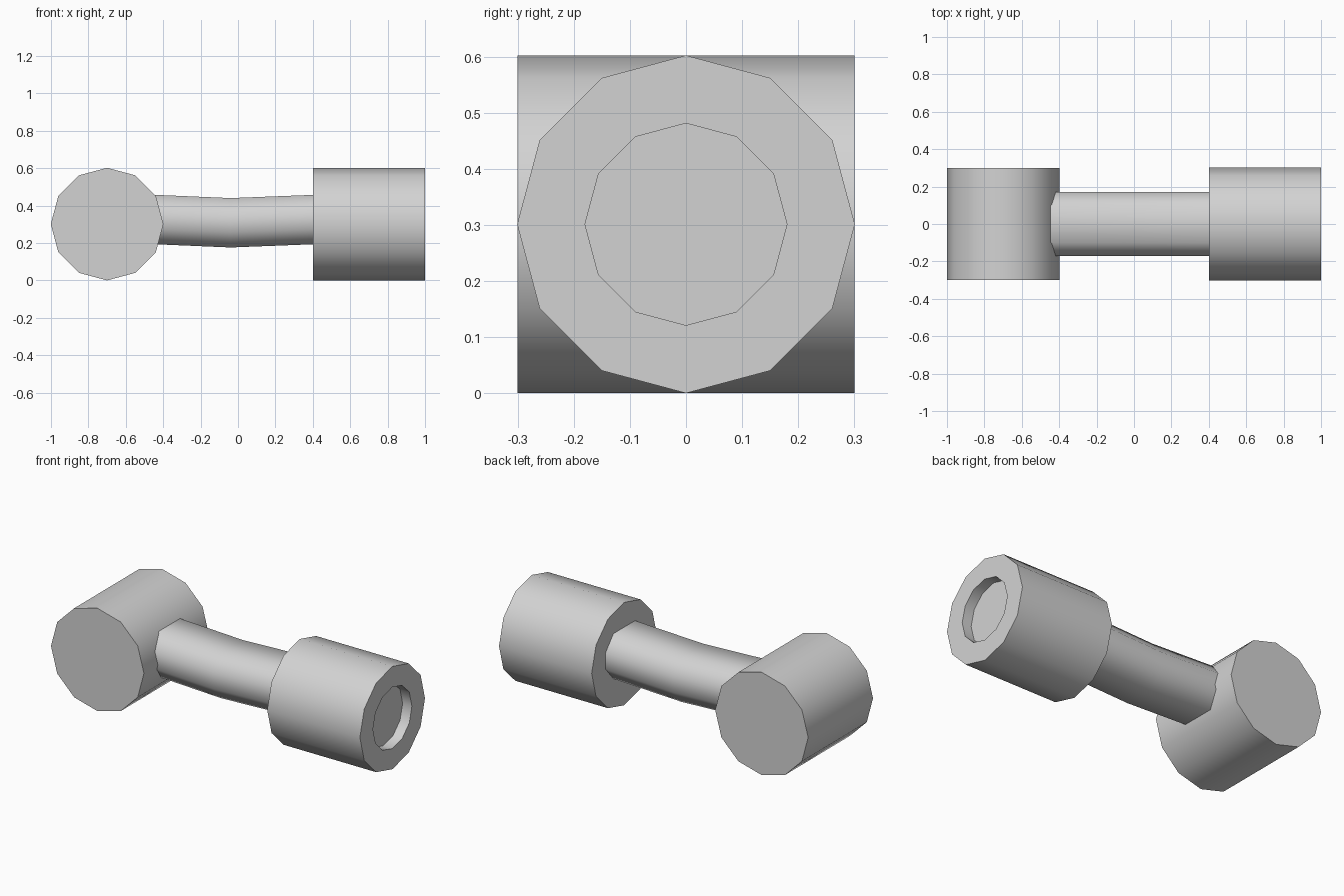
import bpy, bmesh, math
from mathutils import Vector

cube = bpy.data.objects.get("Cube")
if cube:
    bpy.data.objects.remove(cube, do_unlink=True)

R = 0.301       # outer radius of both knuckles
SIDES = 12

grey = bpy.data.materials.new("light_grey")
grey.use_nodes = True
grey.diffuse_color = (0.65, 0.65, 0.65, 1)
grey.node_tree.nodes["Principled BSDF"].inputs["Base Color"].default_value = (0.65, 0.65, 0.65, 1)


def circle(radius):
    """Cross-section with a corner pointing straight up."""
    steps = [math.tau * i / SIDES for i in range(SIDES)]
    return [(radius * math.cos(a), radius * math.sin(a)) for a in steps]


def loft(name, rings, sharp_angle):
    """Skin a list of rings and close both ends."""
    bm = bmesh.new()
    loops = [[bm.verts.new(p) for p in ring] for ring in rings]
    for a, b in zip(loops, loops[1:]):
        for i in range(len(a)):
            j = (i + 1) % len(a)
            bm.faces.new((a[i], a[j], b[j], b[i]))
    bm.faces.new(loops[0])
    bm.faces.new(loops[-1])
    bmesh.ops.recalc_face_normals(bm, faces=bm.faces)
    mesh = bpy.data.meshes.new(name)
    bm.to_mesh(mesh)
    bm.free()
    mesh.materials.append(grey)
    obj = bpy.data.objects.new(name, mesh)
    bpy.context.collection.objects.link(obj)
    bpy.ops.object.select_all(action='DESELECT')
    bpy.context.view_layer.objects.active = obj
    obj.select_set(True)
    bpy.ops.object.shade_smooth_by_angle(angle=math.radians(sharp_angle))
    return obj


# Crosswise barrel, axis front to back
loft("cross_barrel",
     [[Vector((u - 0.7, y, v + R)) for u, v in circle(R)] for y in (-0.3, 0.3)], 40)

# Socket, axis left to right, with a shallow round recess in its outer end
socket_profile = [(0.4, R), (1.0, R), (1.0, 0.18), (0.94, 0.18)]
loft("socket_barrel",
     [[Vector((x, u, v + R)) for u, v in circle(r)] for x, r in socket_profile], 40)

# Slightly sagging flattened connecting rod
corner = [(0.171, 0.05), (0.1, 0.132)]
quarter = corner + [(-u, v) for u, v in reversed(corner)]
section = quarter + [(-u, -v) for u, v in quarter]
rod_path = [(-0.6, 0.332), (-0.04, 0.308), (0.45, 0.327)]
loft("connecting_rod",
     [[Vector((x, u, v + z)) for u, v in section] for x, z in rod_path], 65)
